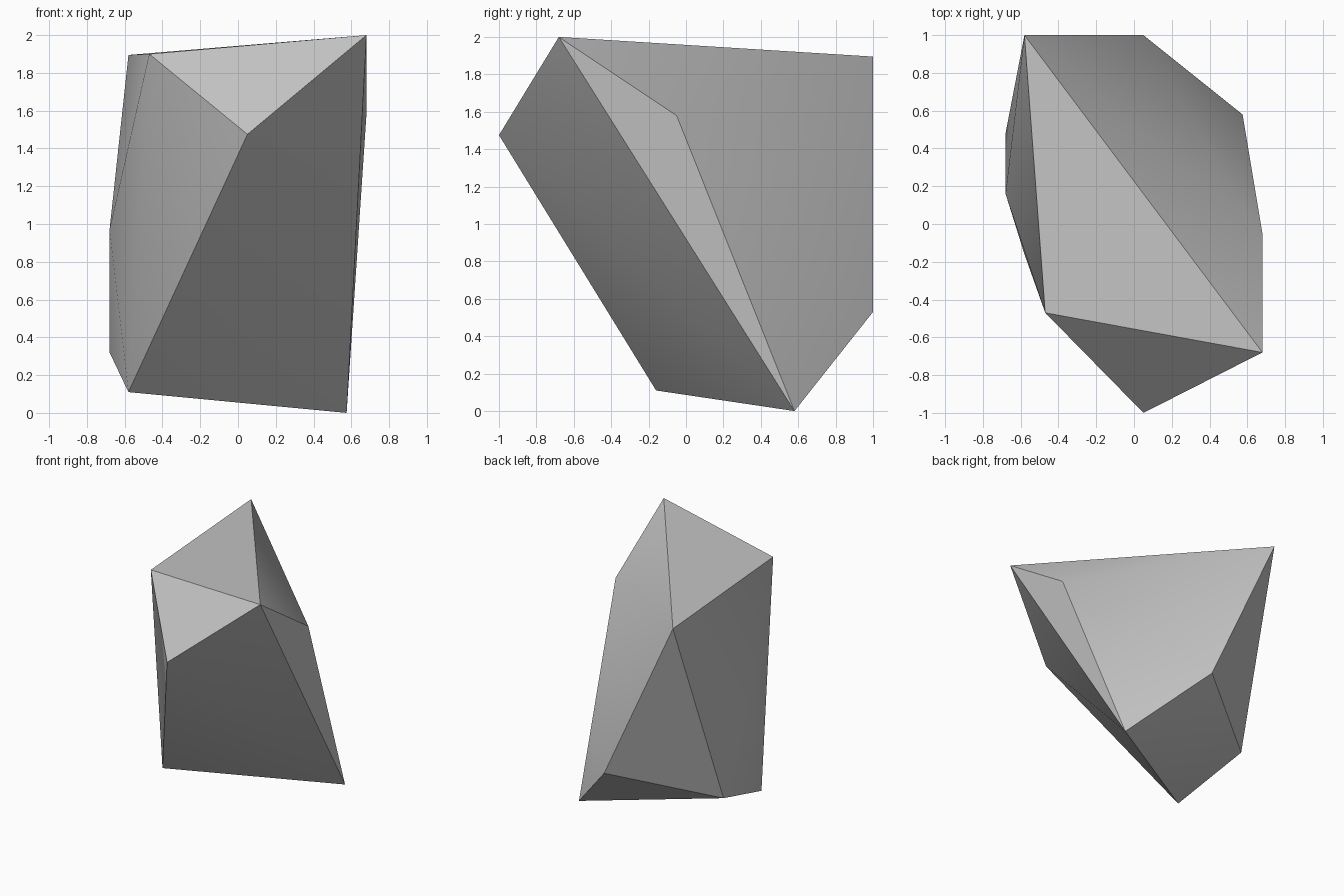
import bpy
import bmesh
import math

cube = bpy.data.objects.get("Cube")
if cube:
    bpy.data.objects.remove(cube, do_unlink=True)

# Stone colour
stone = bpy.data.materials.new("stone_grey")
stone.use_nodes = True
grey = (0.55, 0.55, 0.55, 1)
stone.diffuse_color = grey
shader = next(n for n in stone.node_tree.nodes if n.type == "BSDF_PRINCIPLED")
shader.inputs["Base Color"].default_value = grey
shader.inputs["Roughness"].default_value = 0.8

# Corners of the chipped boulder, from the crown down to the foot
crown = [(0.68, -0.68, 2.0), (-0.47, -0.47, 1.9), (-0.58, 1.0, 1.895)]
shoulder = [(0.68, -0.05, 1.58), (0.05, -1.0, 1.475), (-0.68, 0.16, 0.97)]
foot = [(0.05, 1.0, 0.53), (-0.68, 0.48, 0.32), (-0.58, -0.16, 0.11), (0.575, 0.58, 0)]

# Wrap the corners in one faceted shell
bm = bmesh.new()
for corner in crown + shoulder + foot:
    bm.verts.new(corner)
bmesh.ops.convex_hull(bm, input=bm.verts[:])
bmesh.ops.recalc_face_normals(bm, faces=bm.faces[:])
mesh = bpy.data.meshes.new("boulder")
bm.to_mesh(mesh)
bm.free()
mesh.materials.append(stone)

boulder = bpy.data.objects.new("boulder", mesh)
bpy.context.collection.objects.link(boulder)

# Blend the shallow facets, keep the chipped edges sharp
bpy.ops.object.select_all(action="DESELECT")
boulder.select_set(True)
bpy.context.view_layer.objects.active = boulder
bpy.ops.object.shade_smooth_by_angle(angle=math.radians(30))
